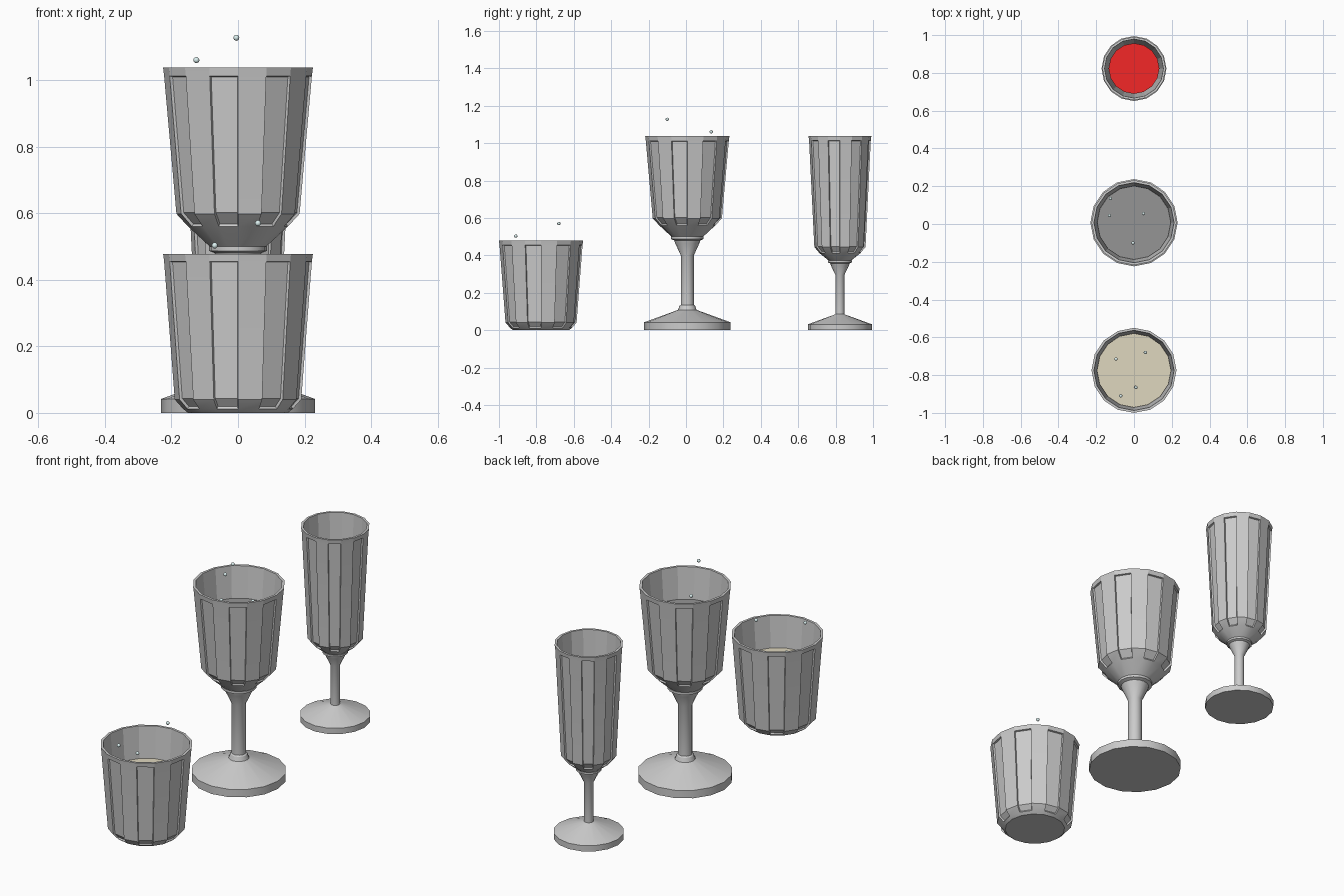
import bpy, bmesh, math

if "Cube" in bpy.data.objects:
    bpy.data.objects.remove(bpy.data.objects["Cube"])

N = 16  # sides on every turned part


def material(name, rgb):
    m = bpy.data.materials.new(name)
    m.diffuse_color = (*rgb, 1)
    m.use_nodes = True
    m.node_tree.nodes["Principled BSDF"].inputs["Base Color"].default_value = m.diffuse_color
    return m


def finish(bm, name, loc, mat=None, angle=20):
    me = bpy.data.meshes.new(name)
    bm.to_mesh(me)
    bm.free()
    ob = bpy.data.objects.new(name, me)
    bpy.context.collection.objects.link(ob)
    ob.location = loc
    if mat:
        me.materials.append(mat)
    bpy.ops.object.select_all(action='DESELECT')
    ob.select_set(True)
    bpy.context.view_layer.objects.active = ob
    bpy.ops.object.shade_smooth_by_angle(angle=math.radians(angle))
    return ob


def lathe(name, profile, y, mat=None, recess=(), angle=20):
    """Turn an (r, z) profile; sink every other facet of the recess segments."""
    bm = bmesh.new()
    rings = []
    for r, z in profile:
        if r == 0:
            rings.append([bm.verts.new((0, 0, z))] * N)
        else:
            rings.append([bm.verts.new((r * math.cos(2 * math.pi * k / N),
                                        r * math.sin(2 * math.pi * k / N), z))
                          for k in range(N)])
    sunk = []
    for i in range(len(rings) - 1):
        a, b = rings[i], rings[i + 1]
        for k in range(N):
            j = (k + 1) % N
            quad = list(dict.fromkeys((a[k], a[j], b[j], b[k])))
            f = bm.faces.new(quad)
            if i in recess and k % 2:
                sunk.append(f)
    bmesh.ops.recalc_face_normals(bm, faces=bm.faces)
    if sunk:
        bmesh.ops.inset_region(bm, faces=sunk, thickness=0.003, depth=-0.008,
                               use_even_offset=True, use_boundary=True)
    return finish(bm, name, (0, y, 0), mat, angle)


def bubbles(prefix, points, mat):
    for i, p in enumerate(points):
        bm = bmesh.new()
        bmesh.ops.create_uvsphere(bm, u_segments=12, v_segments=8, radius=0.009)
        finish(bm, f"{prefix}_bubble_{i + 1}", p, mat, 60)


tan = material("tan_drink", (0.74, 0.68, 0.52))
dark = material("dark_drink", (0.3, 0.3, 0.3))
red = material("red_drink", (0.9, 0.02, 0.02))
pale = material("bubble_tint", (0.72, 0.88, 0.88))

TUMBLER_Y, GOBLET_Y, FLUTE_Y = -0.775, 0.007, 0.823

# Tumbler
lathe("tumbler_glass",
      [(0, 0), (0.15, 0), (0.165, 0.012), (0.19, 0.04), (0.222, 0.455), (0.225, 0.478),
       (0.212, 0.478), (0.176, 0.045), (0.15, 0.025), (0, 0.025)],
      TUMBLER_Y, recess=(2, 3))
lathe("tumbler_drink",
      [(0, 0.027), (0.15, 0.027), (0.175, 0.046), (0.196, 0.31), (0, 0.31)],
      TUMBLER_Y, tan)

# Goblet
lathe("goblet_bowl",
      [(0, 0.5), (0.085, 0.5), (0.15, 0.56), (0.185, 0.598), (0.222, 1.012), (0.225, 1.037),
       (0.212, 1.037), (0.172, 0.605), (0.08, 0.52), (0, 0.52)],
      GOBLET_Y, recess=(2, 3))
lathe("goblet_stem_and_foot",
      [(0, 0), (0.231, 0), (0.231, 0.042), (0.05, 0.108), (0.042, 0.13), (0.035, 0.135),
       (0.035, 0.4), (0.065, 0.465), (0.07, 0.48), (0.087, 0.487), (0.087, 0.5), (0, 0.5)],
      GOBLET_Y, angle=30)
lathe("goblet_drink",
      [(0, 0.522), (0.079, 0.522), (0.171, 0.606), (0.195, 0.87), (0, 0.87)],
      GOBLET_Y, dark)

# Flute
lathe("flute_bowl",
      [(0, 0.372), (0.06, 0.372), (0.11, 0.412), (0.137, 0.445), (0.165, 1.015), (0.168, 1.037),
       (0.156, 1.037), (0.125, 0.45), (0.055, 0.388), (0, 0.388)],
      FLUTE_Y, recess=(2, 3))
lathe("flute_stem_and_foot",
      [(0, 0), (0.172, 0), (0.172, 0.031), (0.037, 0.08), (0.024, 0.085), (0.024, 0.295),
       (0.048, 0.345), (0.052, 0.357), (0.064, 0.362), (0.064, 0.372), (0, 0.372)],
      FLUTE_Y, angle=30)
lathe("flute_drink",
      [(0, 0.39), (0.054, 0.39), (0.124, 0.451), (0.134, 0.7), (0, 0.7)],
      FLUTE_Y, red)

# Bubbles
bubbles("goblet", [(-0.125, 0.135, 1.06), (-0.005, -0.1, 1.127),
                   (-0.13, 0.045, 0.9), (0.05, 0.055, 0.94)], pale)
bubbles("tumbler", [(0.06, -0.68, 0.57), (-0.07, -0.91, 0.503),
                    (0.01, -0.865, 0.34), (-0.095, -0.715, 0.38)], pale)
